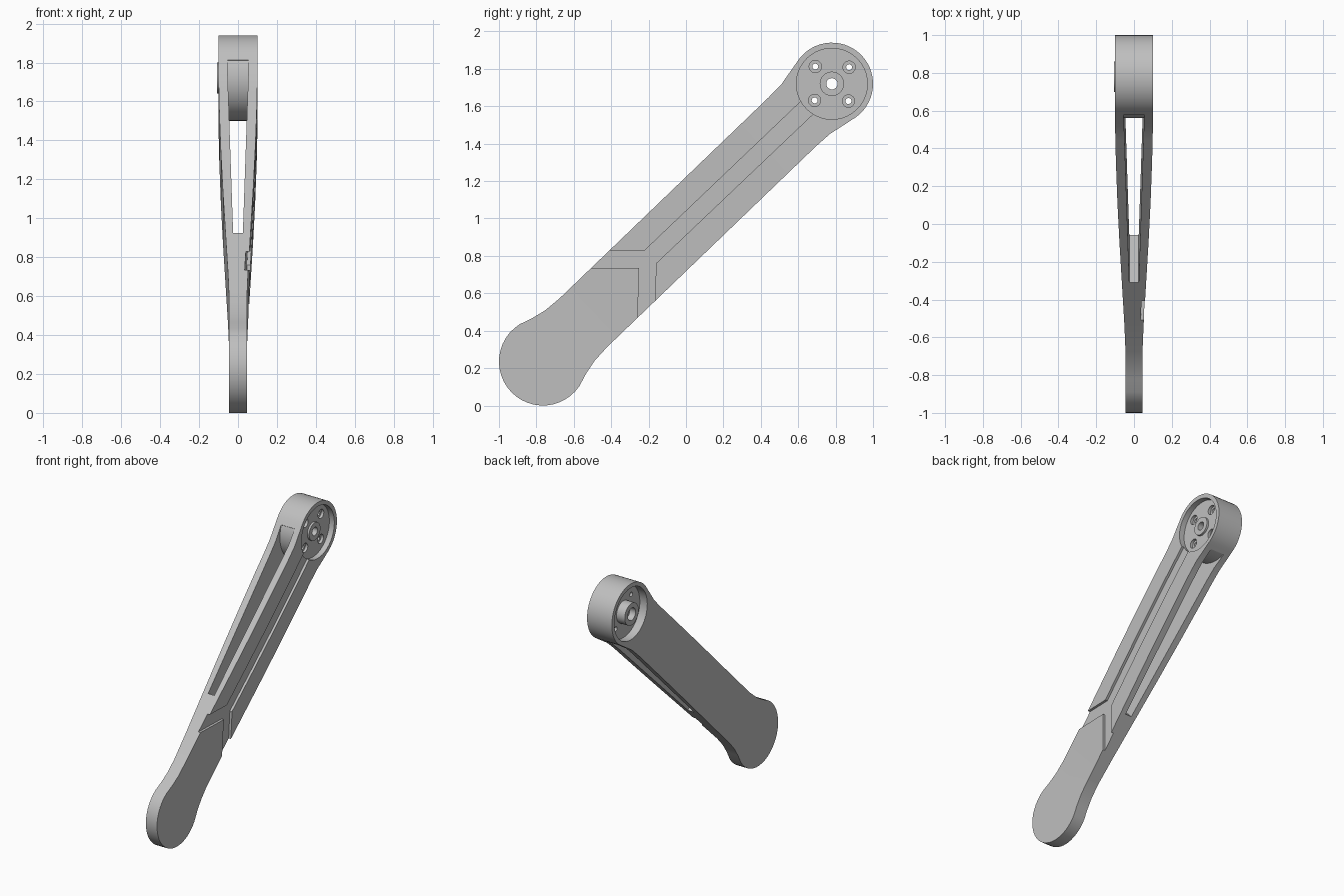
import bpy, bmesh
from math import cos, sin, radians, hypot
from mathutils import Matrix, Vector

cube = bpy.data.objects.get("Cube")
if cube:
    bpy.data.objects.remove(cube, do_unlink=True)

grey = bpy.data.materials.new("plain_grey")
grey.use_nodes = True
colour = (0.52, 0.52, 0.52, 1)
grey.diffuse_color = colour
grey.node_tree.nodes["Principled BSDF"].inputs["Base Color"].default_value = colour

# Arm frame: u runs along the arm, v across it, w is the world x axis
FOOT, HEAD = Vector((-0.765, 0.235)), Vector((0.78, 1.72))
LENGTH = (HEAD - FOOT).length
c, s = (HEAD - FOOT) / LENGTH
FRAME = Matrix(((0, 0, 1, 0), (c, -s, 0, FOOT.x), (s, c, 0, FOOT.y), (0, 0, 0, 1)))


def local(y, z):
    y, z = y - FOOT.x, z - FOOT.y
    return (c * y + s * z, c * z - s * y)


def prism(name, pts, low, high, across=False):
    """Extrude a (u, v) outline along w, or a (u, w) outline along v."""
    bm = bmesh.new()
    ends = []
    for h in (low, high):
        ends.append([bm.verts.new((a, h, b) if across else (a, b, h)) for a, b in pts])
    bm.faces.new(ends[0])
    bm.faces.new(ends[1])
    for i in range(len(pts)):
        j = (i + 1) % len(pts)
        bm.faces.new((ends[0][i], ends[0][j], ends[1][j], ends[1][i]))
    bmesh.ops.recalc_face_normals(bm, faces=bm.faces)
    mesh = bpy.data.meshes.new(name)
    bm.to_mesh(mesh)
    bm.free()
    mesh.transform(FRAME)
    mesh.materials.append(grey)
    obj = bpy.data.objects.new(name, mesh)
    bpy.context.collection.objects.link(obj)
    return obj


def arc(u, radius, start, end, n):
    angles = [radians(start + (end - start) * i / n) for i in range(n + 1)]
    return [(u + radius * cos(a), radius * sin(a)) for a in angles]


def disc(name, radius, low, high, u=LENGTH, v=0, n=40):
    ring = arc(u, radius, 0, 360, n)[:-1]
    return prism(name, [(a, b + v) for a, b in ring], low, high)


def boolean(target, tool, mode="DIFFERENCE"):
    mod = target.modifiers.new("cut", "BOOLEAN")
    mod.operation, mod.solver, mod.object = mode, "EXACT", tool
    bpy.ops.object.select_all(action="DESELECT")
    bpy.context.view_layer.objects.active = target
    target.select_set(True)
    bpy.ops.object.modifier_apply(modifier=mod.name)
    bpy.data.objects.remove(tool, do_unlink=True)


def mirrored(pts):
    return pts + [(a, -b) for a, b in reversed(pts)]


# Half thickness along the arm
TAPER = [(-0.4, 0.045), (0.3, 0.045), (0.5, 0.051), (0.8, 0.064), (1.1, 0.077),
         (1.4, 0.088), (1.7, 0.096), (1.95, 0.1), (2.6, 0.1)]


def taper(inset=0):
    return prism("taper", mirrored([(u, w - inset) for u, w in TAPER]), -0.5, 0.5, True)


# Arm body with rounded foot and head
neck = [(0.12, 0.207), (0.2, 0.189), (0.3, 0.182), (1.85, 0.182), (1.95, 0.186), (2.02, 0.2)]
outline = arc(0, 0.235, 282, 78, 24) + neck
outline += arc(LENGTH, 0.22, 105, -105, 30) + [(u, -v) for u, v in reversed(neck)]
arm = prism("arm_body", outline, -0.3, 0.3)
boolean(arm, taper(), "INTERSECT")

# Tapered slot that stops at the head drum
slot = prism("slot", mirrored([(0.806, 0.025), (2.06, 0.055)]), -0.5, 0.5, True)
boolean(slot, disc("drum", 0.22, -0.3, 0.3, n=48))
boolean(arm, slot)

# Forked shallow channel on the left face
fork = [(2.0, 0.047), local(-0.22, 0.83), local(-0.6, 0.83), local(-0.7, 0.735),
        local(-0.25, 0.735), local(-0.265, 0.3), local(-0.172, 0.3),
        local(-0.16, 0.76), (2.0, -0.047)]
channel = prism("channel", fork, 0, 0.3)
boolean(channel, taper(0.018))
boolean(arm, channel)

# Recesses on both sides of the head
boolean(arm, disc("left_recess", 0.19, 0.06, 0.3))
boolean(arm, disc("right_recess", 0.19, -0.3, -0.04))

# Central bosses
boolean(arm, disc("left_boss", 0.065, 0.03, 0.075), "UNION")
boolean(arm, disc("right_hub", 0.08, -0.107, 0.0), "UNION")

# Centre bore and four counterbored screw holes
boolean(arm, disc("bore", 0.03, -0.3, 0.3, n=24))
boolean(arm, disc("hub_socket", 0.045, -0.3, -0.06, n=24))
for k in range(4):
    u = LENGTH + 0.128 * cos(radians(90 * k))
    v = 0.128 * sin(radians(90 * k))
    boolean(arm, disc("screw_hole", 0.016, -0.3, 0.3, u, v, 16))
    boolean(arm, disc("counterbore", 0.033, 0.04, 0.3, u, v, 20))

bpy.ops.object.select_all(action="DESELECT")
arm.select_set(True)
bpy.context.view_layer.objects.active = arm
bpy.ops.object.shade_smooth_by_angle(angle=radians(25))
